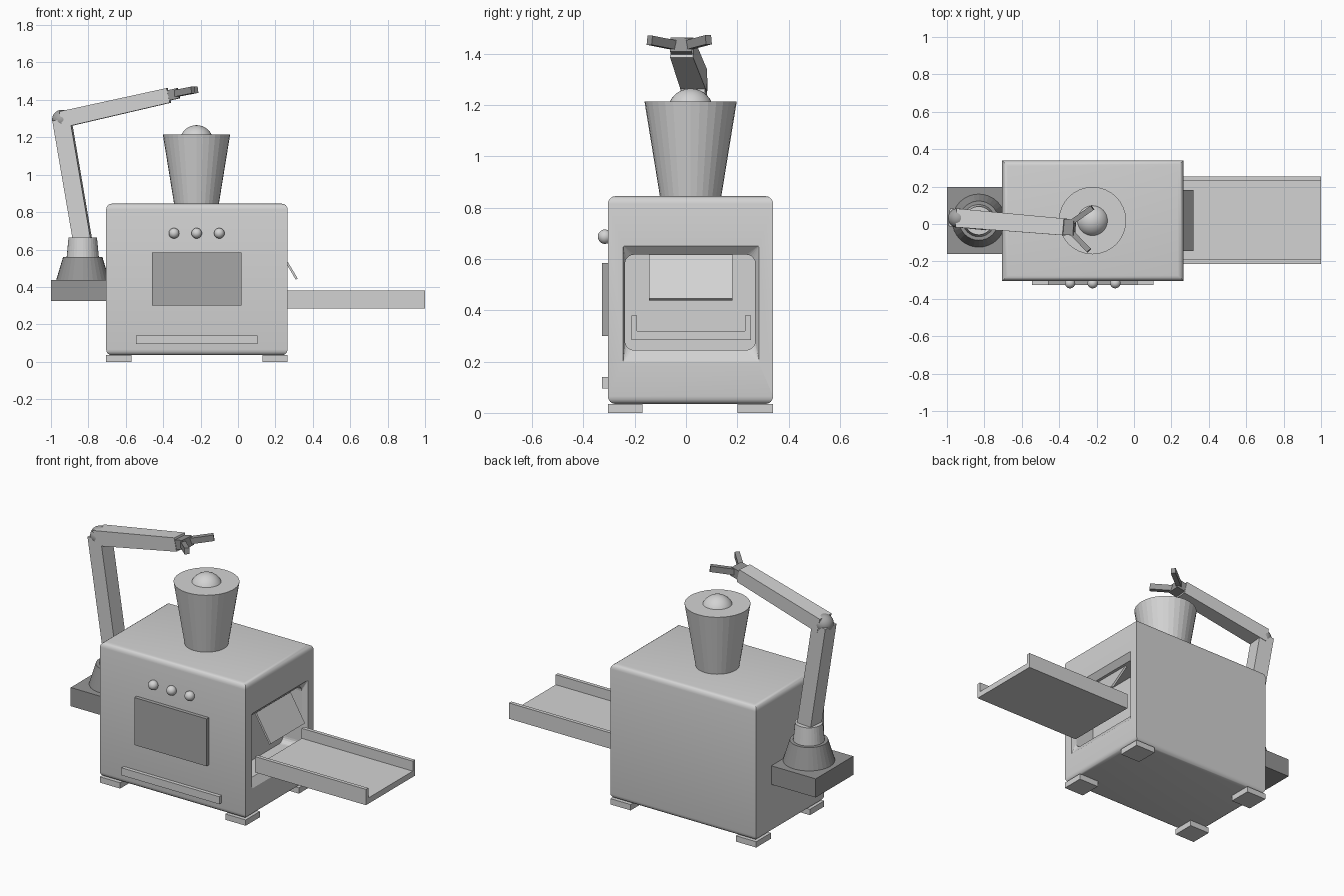
import bpy, bmesh, math
from mathutils import Vector

if "Cube" in bpy.data.objects:
    bpy.data.objects.remove(bpy.data.objects["Cube"])


def material(name, v):
    m = bpy.data.materials.new(name)
    m.diffuse_color = (v, v, v, 1)
    m.use_nodes = True
    m.node_tree.nodes["Principled BSDF"].inputs["Base Color"].default_value = m.diffuse_color
    return m


LIGHT = material("light grey", 0.65)
MID = material("mid grey", 0.38)
DARK = material("dark grey", 0.30)


def finish(name, bm, mat, smooth=False):
    bmesh.ops.recalc_face_normals(bm, faces=bm.faces[:])
    me = bpy.data.meshes.new(name)
    bm.to_mesh(me)
    bm.free()
    me.materials.append(mat)
    ob = bpy.data.objects.new(name, me)
    bpy.context.collection.objects.link(ob)
    for p in me.polygons:
        p.use_smooth = smooth
    return ob


def loft(name, rings, mat):
    """Closed solid through rings of equal point count."""
    bm = bmesh.new()
    vs = [[bm.verts.new(p) for p in ring] for ring in rings]
    n = len(vs[0])
    for a, b in zip(vs, vs[1:]):
        for i in range(n):
            j = (i + 1) % n
            bm.faces.new((a[i], a[j], b[j], b[i]))
    bm.faces.new(vs[0])
    bm.faces.new(vs[-1])
    return finish(name, bm, mat)


def box(name, x, y, z, mat):
    rings = [[(x[0], y[0], h), (x[1], y[0], h), (x[1], y[1], h), (x[0], y[1], h)] for h in z]
    return loft(name, rings, mat)


def cone(name, cx, cy, z, r, mat, n=32):
    rings = [[(cx + rr * math.cos(i * math.tau / n), cy + rr * math.sin(i * math.tau / n), h)
              for i in range(n)] for h, rr in zip(z, r)]
    return loft(name, rings, mat)


def ball(name, c, r, mat):
    bm = bmesh.new()
    bmesh.ops.create_uvsphere(bm, u_segments=32, v_segments=16, radius=r)
    bmesh.ops.translate(bm, verts=bm.verts[:], vec=c)
    return finish(name, bm, mat, True)


def beam(name, p, q, side, w0, w1, h0, h1, mat):
    """Tapered bar from p to q; w is along side, h is across it."""
    p, q = Vector(p), Vector(q)
    d = (q - p).normalized()
    s = Vector(side)
    s = (s - d * s.dot(d)).normalized()
    u = d.cross(s)
    rings = [[c + s * w * a / 2 + u * h * b / 2 for a, b in ((-1, -1), (1, -1), (1, 1), (-1, 1))]
             for c, w, h in ((p, w0, h0), (q, w1, h1))]
    return loft(name, rings, mat)


def round_rect(x, y, z, r, steps=5):
    pts = []
    for k, (cy, cz) in enumerate(((y[1] - r, z[1] - r), (y[0] + r, z[1] - r),
                                  (y[0] + r, z[0] + r), (y[1] - r, z[0] + r))):
        for i in range(steps + 1):
            a = (k + i / steps) * math.pi / 2
            pts.append((x, cy + r * math.cos(a), cz + r * math.sin(a)))
    return pts


# Machine body, with rounded top and bottom edges
body = box("machine_body", (-0.705, 0.265), (-0.305, 0.34), (0.035, 0.845), LIGHT)
bm = bmesh.new()
bm.from_mesh(body.data)
flat = [e for e in bm.edges if abs(e.verts[0].co.z - e.verts[1].co.z) < 1e-4]
bmesh.ops.bevel(bm, geom=flat, offset=0.03, segments=4, profile=0.5, affect='EDGES')
bm.to_mesh(body.data)
bm.free()

# Flared outlet pocket in the right side
cutter = loft("outlet_cutter", [
    round_rect(0.285, (-0.25, 0.29), (0.18, 0.67), 0.002),
    round_rect(0.265, (-0.245, 0.285), (0.2, 0.65), 0.004),
    round_rect(0.235, (-0.238, 0.27), (0.245, 0.617), 0.035),
    round_rect(0.11, (-0.238, 0.27), (0.245, 0.617), 0.035)], LIGHT)
cutter.hide_render = True
cutter.hide_viewport = True
cut = body.modifiers.new("outlet", 'BOOLEAN')
cut.operation = 'DIFFERENCE'
cut.solver = 'EXACT'
cut.object = cutter

# Feet
for i, x in enumerate(((-0.705, -0.57), (0.13, 0.265))):
    for j, y in enumerate(((-0.305, -0.17), (0.2, 0.34))):
        box(f"foot_{i}{j}", x, y, (0, 0.035), LIGHT)

# Front panel: window, lower bar and knobs
box("window", (-0.46, 0.02), (-0.327, -0.3), (0.3, 0.585), MID)
box("lower_bar", (-0.545, 0.105), (-0.327, -0.3), (0.095, 0.14), LIGHT)
for i in range(3):
    ball(f"knob_{i}", (-0.342 + 0.121 * i, -0.316, 0.687), 0.028, LIGHT)

# Hopper with domed load
cone("hopper", -0.222, 0.018, (0.84, 1.215), (0.119, 0.18), LIGHT)
ball("hopper_dome", (-0.222, 0.018, 1.175), 0.09, LIGHT)

# Output tray (U-shaped section)
u = [(-0.213, 0.285), (0.253, 0.285), (0.253, 0.38), (0.231, 0.38),
     (0.231, 0.32), (-0.191, 0.32), (-0.191, 0.38), (-0.213, 0.38)]
loft("output_tray", [[(x, y, z) for y, z in u] for x in (0.262, 1.0)], LIGHT)

# Hanging flap
beam("outlet_flap", (0.21, 0.018, 0.617), (0.314, 0.018, 0.442), (0, 1, 0),
     0.325, 0.325, 0.012, 0.012, LIGHT)

# Arm base on the left side
box("arm_shelf", (-1.0, -0.705), (-0.16, 0.197), (0.325, 0.437), DARK)
cone("arm_pedestal", -0.83, 0.018, (0.437, 0.56), (0.142, 0.105), DARK)
cone("arm_turret", -0.83, 0.018, (0.56, 0.665), (0.086, 0.076), LIGHT)
ball("shoulder_joint", (-0.83, 0.018, 0.642), 0.05, MID)

# Arm links
side = (0.09, 0.995, 0)
elbow = Vector((-0.942, 0.032, 1.295))
beam("lower_link", (-0.83, 0.018, 0.642), elbow, side, 0.095, 0.095, 0.095, 0.095, LIGHT)
ball("elbow_joint", elbow, 0.052, MID)
wrist = Vector((-0.37, -0.016, 1.424))
beam("upper_link", elbow, wrist, side, 0.1, 0.09, 0.088, 0.08, LIGHT)

# Gripper
palm_end = Vector((-0.318, -0.019, 1.436))
beam("gripper_palm", wrist - (palm_end - wrist) * 0.4, palm_end, side, 0.085, 0.085, 0.055, 0.055, DARK)
for n, start, end in (("left", (-0.335, 0.008, 1.434), (-0.222, 0.088, 1.455)),
                      ("right", (-0.335, -0.045, 1.434), (-0.24, -0.142, 1.453))):
    d = Vector(end) - Vector(start)
    beam(f"gripper_finger_{n}", start, end, (-d.y, d.x, 0), 0.028, 0.028, 0.036, 0.036, DARK)

# Keep flat panels crisp while rounding the bevels
bpy.ops.object.select_all(action='DESELECT')
body.select_set(True)
bpy.context.view_layer.objects.active = body
bpy.ops.object.shade_smooth_by_angle(angle=math.radians(30))
